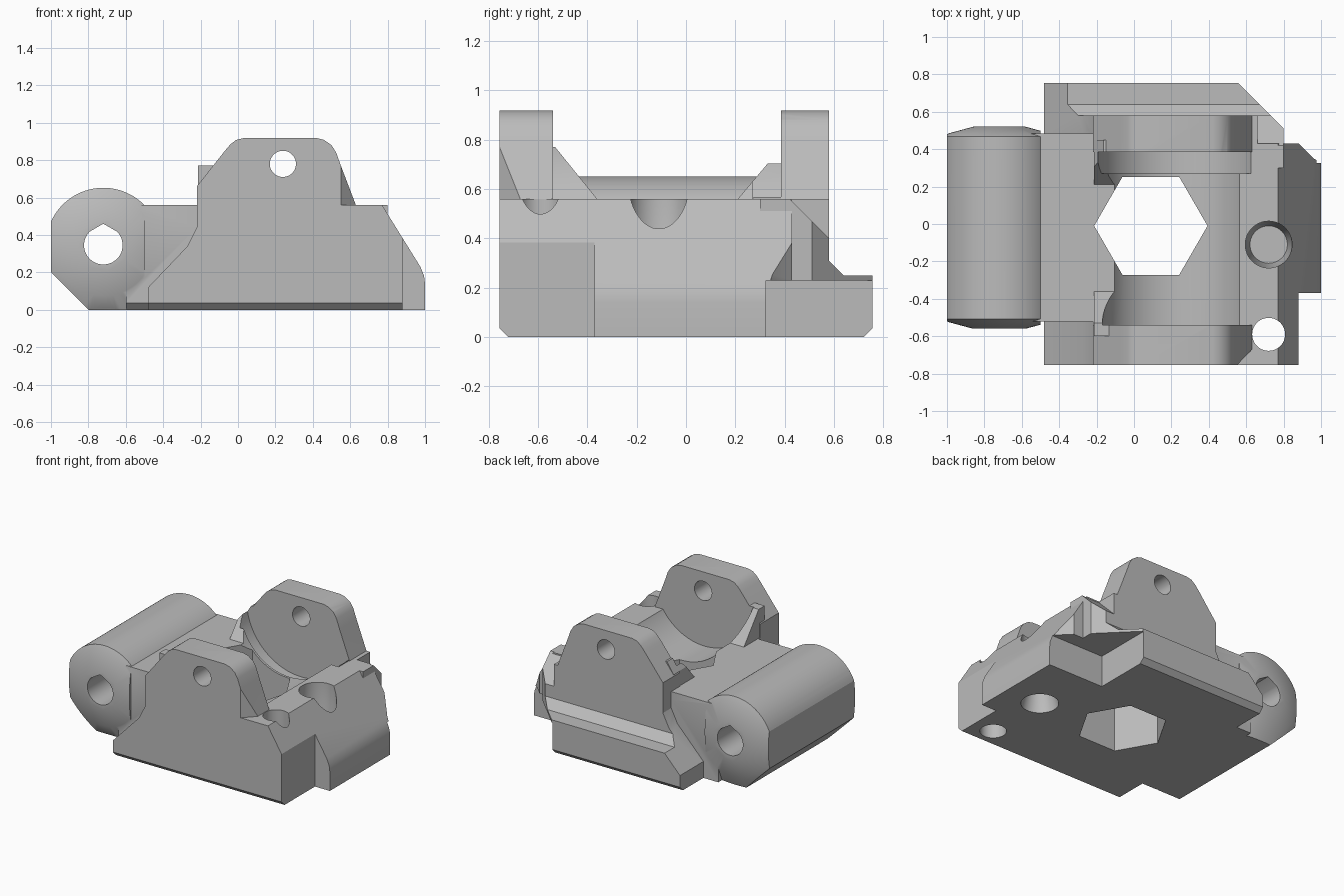
import bpy, bmesh, math
from mathutils import Vector

if "Cube" in bpy.data.objects:
    bpy.data.objects.remove(bpy.data.objects["Cube"], do_unlink=True)

grey = bpy.data.materials.new("plain_grey")
grey.use_nodes = True
grey.diffuse_color = (0.5, 0.5, 0.5, 1)
grey.node_tree.nodes["Principled BSDF"].inputs["Base Color"].default_value = (0.5, 0.5, 0.5, 1)


def finish(name, bm):
    bmesh.ops.recalc_face_normals(bm, faces=bm.faces)
    mesh = bpy.data.meshes.new(name)
    bm.to_mesh(mesh)
    bm.free()
    mesh.materials.append(grey)
    obj = bpy.data.objects.new(name, mesh)
    bpy.context.collection.objects.link(obj)
    return obj


def prism(name, pts, axis, a, b):
    """Extrude a flat outline along x, y or z from a to b."""
    place = {"x": lambda p, t: (t, p[0], p[1]),
             "y": lambda p, t: (p[0], t, p[1]),
             "z": lambda p, t: (p[0], p[1], t)}[axis]
    bm = bmesh.new()
    low = [bm.verts.new(place(p, a)) for p in pts]
    high = [bm.verts.new(place(p, b)) for p in pts]
    bm.faces.new(low)
    bm.faces.new(high)
    for i in range(len(pts)):
        j = (i + 1) % len(pts)
        bm.faces.new((low[i], low[j], high[j], high[i]))
    return finish(name, bm)


def circle(cx, cy, r, n=48, start=0, sweep=360):
    steps = n if sweep == 360 else n + 1
    return [(cx + r * math.cos(math.radians(start + sweep * i / n)),
             cy + r * math.sin(math.radians(start + sweep * i / n))) for i in range(steps)]


def box(name, x0, x1, y0, y1, z0, z1):
    return prism(name, [(x0, y0), (x1, y0), (x1, y1), (x0, y1)], "z", z0, z1)


def lathe(name, centre, axis, rings, n=64):
    """Convex round solid from (radius, position) rings."""
    bm = bmesh.new()
    for r, t in rings:
        for u, v in circle(centre[0], centre[1], r, n):
            bm.verts.new((u, t, v) if axis == "y" else (u, v, t))
    bmesh.ops.convex_hull(bm, input=bm.verts)
    bmesh.ops.dissolve_limit(bm, angle_limit=0.005, verts=bm.verts, edges=bm.edges)
    return finish(name, bm)


def combine(target, other, operation):
    mod = target.modifiers.new(operation, "BOOLEAN")
    mod.operation, mod.solver, mod.object = operation, "EXACT", other
    bpy.context.view_layer.objects.active = target
    bpy.ops.object.modifier_apply(modifier=mod.name)
    bpy.data.objects.remove(other, do_unlink=True)


# Main block with slanted ends
left_edge = [(-0.48, 0), (-0.48, 0.12), (-0.27, 0.34), (-0.22, 0.44), (-0.22, 0.56)]
right_edge = [(0.77, 0.56), (0.975, 0.23), (0.995, 0.18), (1, 0.14), (1, 0)]
body = prism("bracket_body", left_edge + right_edge, "y", -0.755, 0.43)
combine(body, box("front_step", 0.88, 1.2, -1, -0.37, -0.1, 0.9), "DIFFERENCE")
combine(body, prism("corner_trim", [(0.88, 0.43), (0.96, 0.35), (1.02, 0.32), (1.1, 0.6), (0.88, 0.6)],
                    "z", -0.1, 0.9), "DIFFERENCE")

# Back wall and stepped ledge
back = prism("back_wall", left_edge + [(0.8, 0.56), (0.8, 0)], "y", 0.3, 0.58)
combine(back, prism("wall_slope", [(0.42, 0.56), (0.62, 0.36), (0.62, 0.7), (0.42, 0.7)],
                    "x", 0.66, 0.9), "DIFFERENCE")
combine(body, back, "UNION")
ledge = prism("back_ledge", [(0.5, 0), (0.5, 0.39), (0.58, 0.31), (0.64, 0.25), (0.755, 0.25), (0.755, 0)],
              "x", -0.48, 0.8)
combine(ledge, prism("ledge_slant", [(-0.6, 0.0), (-0.48, 0.12), (-0.27, 0.34), (-0.22, 0.44), (-0.6, 0.6)],
                     "y", 0.4, 0.9), "DIFFERENCE")
combine(body, ledge, "UNION")
combine(body, prism("ledge_corner", [(0.5, 0.81), (0.83, 0.48), (0.9, 0.9)], "z", -0.1, 0.9), "DIFFERENCE")

# Block joining the hinge
combine(body, box("hinge_web", -0.6, 0.1, -0.52, 0.485, 0, 0.56), "UNION")

# Ears with sloping gussets
ear = [(-0.22, 0.5), (-0.22, 0.66), (-0.07, 0.85), (-0.04, 0.885), (-0.01, 0.908), (0.03, 0.918),
       (0.42, 0.918), (0.46, 0.908), (0.5, 0.88), (0.525, 0.84), (0.55, 0.77), (0.63, 0.56), (0.63, 0.5)]
front_ear = prism("front_ear", ear, "y", -0.755, -0.54)
combine(front_ear, prism("ear_corner", [(0.52, -0.787), (0.66, -0.64), (0.75, -0.8)],
                         "z", 0.56, 1), "DIFFERENCE")
combine(body, front_ear, "UNION")
combine(body, prism("back_ear", ear, "y", 0.385, 0.58), "UNION")
combine(body, prism("front_gusset", [(-0.6, 0.5), (-0.6, 0.77), (-0.53, 0.77), (-0.36, 0.56), (-0.36, 0.5)],
                    "x", -0.215, 0.3), "UNION")
for x0, x1, reach in ((-0.215, 0.25, 0.21), (0.24, 0.625, 0.27)):
    gusset = prism("back_gusset", [(0.45, 0.5), (0.45, 0.75), (0.37, 0.75), (reach, 0.56), (reach, 0.5)],
                   "x", x0, x1)
    trim = prism("gusset_trim", [(-0.4, 0.4), (-0.215, 0.67), (0, 1), (-0.4, 1)], "y", 0, 0.7)
    combine(gusset, trim, "DIFFERENCE")
    trim = prism("gusset_trim", [(0.55, 0.77), (0.63, 0.56), (0.9, 0.56), (0.9, 1), (0.46, 1)], "y", 0, 0.7)
    combine(gusset, trim, "DIFFERENCE")
    combine(body, gusset, "UNION")

# Round valley between the ears, ear bores and hexagonal opening
combine(body, prism("valley", circle(0.23, 0.78, 0.4, 72), "y", -0.54, 0.385), "DIFFERENCE")
combine(body, prism("valley_ring", circle(0.24, 0.78, 0.44, 72), "y", 0.27, 0.385), "DIFFERENCE")
combine(body, prism("ear_bore", circle(0.24, 0.78, 0.07), "y", -1, 1), "DIFFERENCE")
combine(body, prism("hex_opening", circle(0.09, -0.01, 0.303, 6), "z", -0.1, 0.8), "DIFFERENCE")

# Hinge barrel with coned ends
barrel = [(-0.8, 0), (-0.5, 0), (-0.5, 0.553)] + circle(-0.72, 0.345, 0.307, 36, 43, 113) + [(-1, 0.46), (-1, 0.2)]
hinge = prism("hinge_barrel", barrel, "y", -0.7, 0.7)
rings = [(r, -0.02 + s * y) for s in (-1, 1)
         for r, y in ((0.14, 0.54), (0.27, 0.505), (0.31, 0.46), (0.5, 0.4))]
combine(hinge, lathe("barrel_ends", (-0.72, 0.345), "y", rings), "INTERSECT")
combine(body, hinge, "UNION")
teardrop = circle(-0.72, 0.345, 0.103, 36, 135, 270) + [(-0.72, 0.46)]
combine(body, prism("hinge_bore", teardrop, "y", -1, 1), "DIFFERENCE")

# Screw holes
combine(body, lathe("blind_hole", (0.72, -0.11), "z", [(0.1, 0.25), (0.125, 0.42), (0.125, 0.7)]), "DIFFERENCE")
combine(body, lathe("under_hole", (0.72, -0.11), "z", [(0.125, -0.1), (0.125, 0.01), (0.09, 0.16)]), "DIFFERENCE")
combine(body, prism("through_hole", circle(0.72, -0.59, 0.088), "z", -0.1, 0.8), "DIFFERENCE")

# Undercut at the back corner and chamfered lower edges
combine(body, box("undercut", 0.55, 1.2, 0.325, 1, -0.1, 0.23), "DIFFERENCE")
for y, s, x0, x1 in ((-0.755, 1, -0.6, 1.1), (0.755, -1, -0.6, 1.1), (-0.52, 1, -1.1, -0.48)):
    tri = [(y - s * 0.04, 0.075), (y + s * 0.075, -0.04), (y - s * 0.04, -0.04)]
    combine(body, prism("edge_chamfer", tri, "x", x0, x1), "DIFFERENCE")

bpy.ops.object.select_all(action="DESELECT")
body.select_set(True)
bpy.context.view_layer.objects.active = body
bpy.ops.object.shade_smooth_by_angle(angle=math.radians(25))
